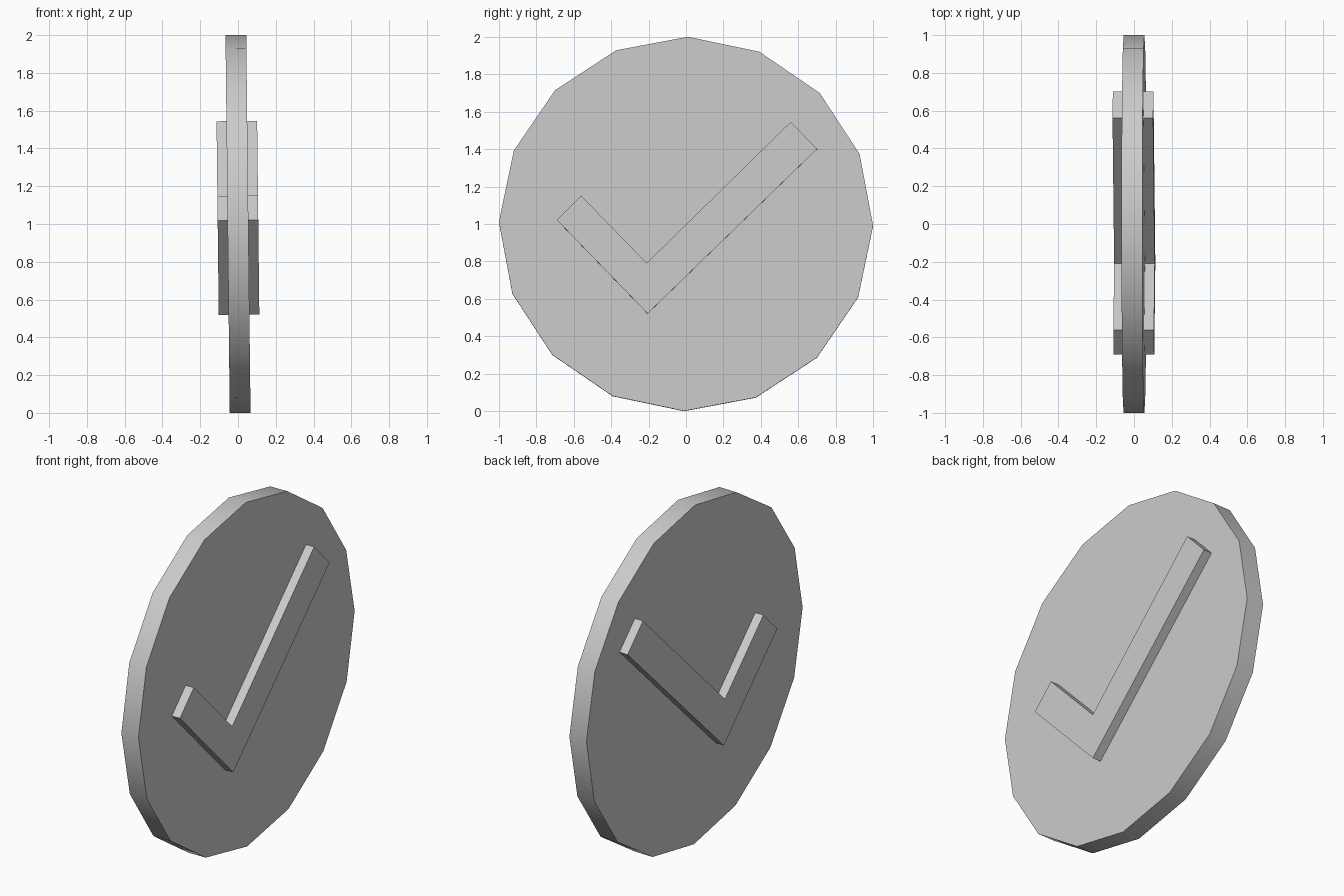
import bpy
import bmesh
from math import cos, sin, pi, radians
from mathutils import Matrix, Vector

cube = bpy.data.objects.get("Cube")
if cube:
    bpy.data.objects.remove(cube, do_unlink=True)

# One plain grey for everything
grey = bpy.data.materials.new("light_grey")
grey.use_nodes = True
colour = (0.6, 0.6, 0.6, 1)
grey.diffuse_color = colour
grey.node_tree.nodes["Principled BSDF"].inputs["Base Color"].default_value = colour

# The whole badge leans very slightly around the y axis
lean = Matrix.Translation((0, 0, 1)) @ Matrix.Rotation(radians(-0.65), 4, 'Y')


def slab(name, outline, thickness):
    """Extrude a (y, z) outline along x, centred on x = 0."""
    bm = bmesh.new()
    face = bm.faces.new([bm.verts.new((-thickness / 2, y, z)) for y, z in outline])
    new = bmesh.ops.extrude_face_region(bm, geom=[face])["geom"]
    moved = [v for v in new if isinstance(v, bmesh.types.BMVert)]
    bmesh.ops.translate(bm, verts=moved, vec=Vector((thickness, 0, 0)))
    bmesh.ops.recalc_face_normals(bm, faces=bm.faces)
    bm.transform(lean)
    mesh = bpy.data.meshes.new(name)
    bm.to_mesh(mesh)
    bm.free()
    mesh.materials.append(grey)
    obj = bpy.data.objects.new(name, mesh)
    bpy.context.collection.objects.link(obj)
    return obj


# Sixteen-sided disc with a smooth rim
sides, turn = 16, radians(-0.6)
disc = slab("disc", [(cos(turn + 2 * pi * i / sides), sin(turn + 2 * pi * i / sides))
                     for i in range(sides)], 0.11)
bpy.ops.object.select_all(action='DESELECT')
disc.select_set(True)
bpy.context.view_layer.objects.active = disc
bpy.ops.object.shade_smooth_by_angle(angle=radians(30))

# Raised tick, standing out on both faces
slab("check_mark", [(-0.69, 0.02), (-0.56, 0.15), (-0.21, -0.21),
                    (0.56, 0.545), (0.70, 0.40), (-0.205, -0.48)], 0.215)
